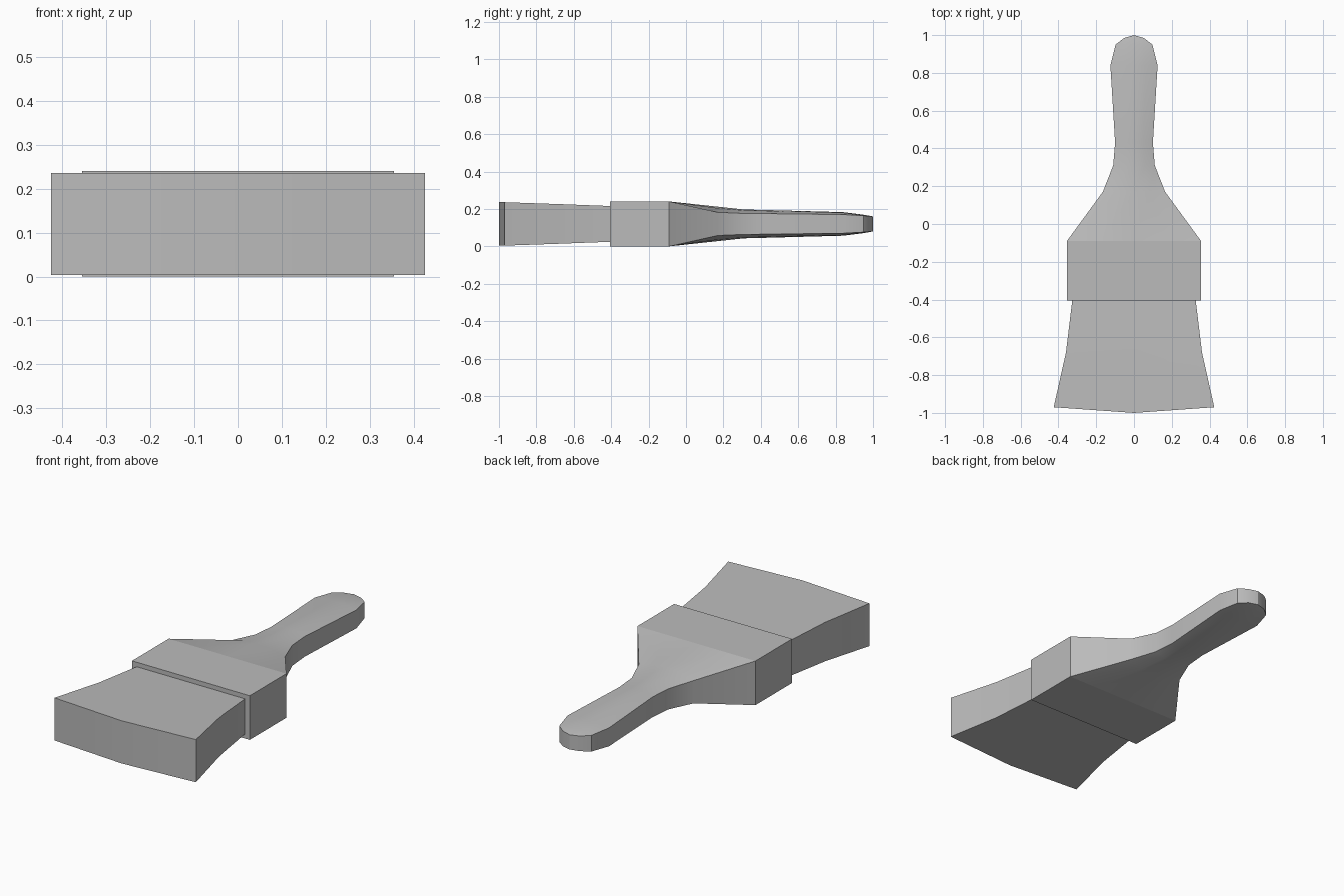
import bpy
import bmesh
from math import radians

cube = bpy.data.objects.get("Cube")
if cube:
    bpy.data.objects.remove(cube, do_unlink=True)

MID_Z = 0.12
COLUMNS = [-1, -0.5, 0, 0.5, 1]

grey = bpy.data.materials.new("plain grey")
grey.use_nodes = True
grey.diffuse_color = (0.5, 0.5, 0.5, 1)
grey.node_tree.nodes["Principled BSDF"].inputs["Base Color"].default_value = (0.5, 0.5, 0.5, 1)


def loft(name, stations):
    """Stations along y: (y, half width, edge half height, crown, bow of y at the middle)."""
    bm = bmesh.new()
    n = len(COLUMNS)
    rings = []
    for y, width, edge, crown, bow in stations:
        ring = []
        for side, columns in ((1, COLUMNS), (-1, COLUMNS[::-1])):
            for u in columns:
                z = MID_Z + side * (edge + crown * (1 - u * u))
                ring.append(bm.verts.new((u * width, y + bow * (1 - abs(u)), z)))
        rings.append(ring)
    # Walls between neighbouring sections
    for a, b in zip(rings, rings[1:]):
        for i in range(2 * n):
            j = (i + 1) % (2 * n)
            bm.faces.new((a[i], a[j], b[j], b[i]))
    # End caps as vertical strips, except at a pinched tip
    for ring, station in ((rings[0], stations[0]), (rings[-1], stations[-1])):
        if station[1] > 0:
            for i in range(n - 1):
                bm.faces.new((ring[i], ring[i + 1], ring[-2 - i], ring[-1 - i]))
    bmesh.ops.remove_doubles(bm, verts=bm.verts[:], dist=0.0001)
    bmesh.ops.recalc_face_normals(bm, faces=bm.faces[:])
    mesh = bpy.data.meshes.new(name)
    bm.to_mesh(mesh)
    bm.free()
    mesh.materials.append(grey)
    obj = bpy.data.objects.new(name, mesh)
    bpy.context.collection.objects.link(obj)
    bpy.ops.object.select_all(action="DESELECT")
    obj.select_set(True)
    bpy.context.view_layer.objects.active = obj
    bpy.ops.object.shade_smooth_by_angle(angle=radians(30))
    return obj


# Flared bristle block with a shallow pointed front
loft("bristles", [
    (-0.97, 0.425, 0.116, 0, -0.03),
    (-0.68, 0.36, 0.106, 0, 0),
    (-0.39, 0.325, 0.095, 0, 0),
])

# Rectangular metal band
loft("ferrule", [
    (-0.405, 0.355, 0.12, 0, 0),
    (-0.09, 0.355, 0.12, 0, 0),
])

# Crowned handle that narrows to a grip with a rounded end
loft("handle", [
    (-0.09, 0.355, 0.12, 0, 0),
    (0.17, 0.165, 0.062, 0.03, 0),
    (0.31, 0.11, 0.056, 0.021, 0),
    (0.43, 0.10, 0.055, 0.019, 0),
    (0.84, 0.125, 0.05, 0.013, 0),
    (0.95, 0.097, 0.044, 0.005, 0),
    (0.985, 0.052, 0.041, 0.002, 0),
    (1.0, 0, 0.04, 0, 0),
])
